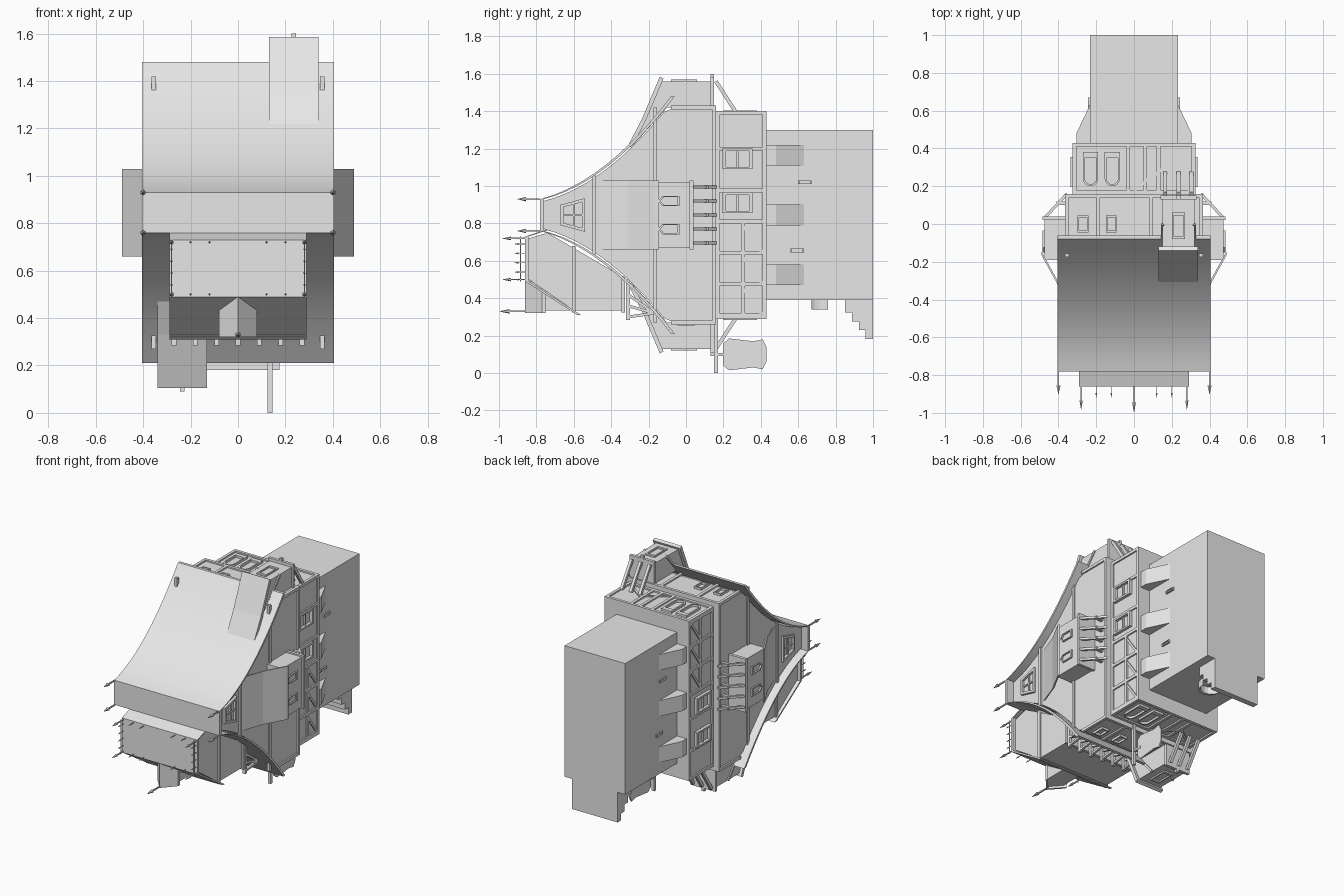
import bpy, bmesh, math
from mathutils import Matrix, Vector

cube = bpy.data.objects.get("Cube")
if cube:
    bpy.data.objects.remove(cube, do_unlink=True)

LIGHT_GREY = (.8, .8, .8, 1)
grey = bpy.data.materials.new("plain grey")
grey.use_nodes = True
grey.diffuse_color = LIGHT_GREY
grey.node_tree.nodes["Principled BSDF"].inputs["Base Color"].default_value = LIGHT_GREY

# Main dimensions
MIDDLE = .845        # height of the ridge centre line
RIDGE = -.78         # y of the ridge
EAVE = -.08          # y of the eaves
JETTY = .16          # y where the upper storey meets the lower one
FOOTING = .43        # y where the lower storey meets the stone base
GROUND = 1
UPPER_WIDE, UPPER_TALL = .355, .575
LOWER_WIDE, LOWER_TALL = .315, .545
BASE_WIDE, BASE_TALL = .233, .455
ROOF_WIDE = .405
WING_FRONT, WING_WIDE = -.86, .29
SHEET = .02
TRIM = .01
TURN = Matrix.Translation((0, 0, MIDDLE * 2)) @ Matrix.Diagonal((-1, 1, -1, 1))
SIDES = (-1, 1)


def place(axis, level, u, v):
    return {"x": (level, u, v), "y": (u, level, v), "z": (u, v, level)}[axis]


def span(centre, half):
    return centre - half, centre + half


def rect(u, v):
    return [(u[0], v[0]), (u[1], v[0]), (u[1], v[1]), (u[0], v[1])]


def arch(centre, start, radius):
    angles = [math.pi * i / 8 for i in range(9)]
    return [(centre + radius * math.cos(a), start - radius * math.sin(a)) for a in angles]


class Part:
    """Collects simple solids into one named object."""

    def __init__(self, name):
        self.name, self.bm = name, bmesh.new()

    def prism(self, points, axis, levels):
        near, far = ([self.bm.verts.new(place(axis, level, *p)) for p in points] for level in levels)
        self.bm.faces.new(near)
        self.bm.faces.new(far[::-1])
        for i in range(len(points)):
            self.bm.faces.new((near[i - 1], near[i], far[i], far[i - 1]))

    def box(self, x, y, z):
        self.prism(rect(x, y), "z", z)

    def sheet(self, path, axis, levels, shift):
        moved = [(u + shift[0], v + shift[1]) for u, v in path]
        self.prism(path + moved[::-1], axis, levels)

    def frame(self, points, axis, levels, inset=.77):
        centre = sum((Vector(p) for p in points), Vector((0, 0))) / len(points)
        inner = [centre.lerp(Vector(p), inset) for p in points]
        for i in range(len(points)):
            self.prism([points[i - 1], points[i], inner[i], inner[i - 1]], axis, levels)

    def beam(self, start, end, width=.015):
        start, end = Vector(start), Vector(end)
        line = end - start
        turn = line.to_track_quat("Z", "Y").to_matrix().to_4x4()
        scale = Matrix.Diagonal((width, width, line.length, 1))
        bmesh.ops.create_cube(self.bm, size=1, matrix=Matrix.Translation((start + end) / 2) @ turn @ scale)

    def spike(self, x, y, z, length, radius):
        self.beam((x, y, z), (x, y - length * .7, z), radius * .7)
        tip = Matrix.Translation((x, y - length * .8, z)) @ Matrix.Rotation(math.pi / 2, 4, "X")
        bmesh.ops.create_cone(self.bm, cap_ends=True, segments=6, radius1=radius, radius2=0,
                              depth=length * .4, matrix=tip)

    def finish(self, turn=False, smooth=False):
        if turn:  # repeat the part on the opposite side of the building
            everything = self.bm.verts[:] + self.bm.edges[:] + self.bm.faces[:]
            copy = bmesh.ops.duplicate(self.bm, geom=everything)["geom"]
            verts = [item for item in copy if isinstance(item, bmesh.types.BMVert)]
            bmesh.ops.transform(self.bm, matrix=TURN, verts=verts)
        bmesh.ops.recalc_face_normals(self.bm, faces=self.bm.faces)
        mesh = bpy.data.meshes.new(self.name)
        self.bm.to_mesh(mesh)
        self.bm.free()
        mesh.materials.append(grey)
        model = bpy.data.objects.new(self.name, mesh)
        bpy.context.collection.objects.link(model)
        if smooth:
            bpy.ops.object.select_all(action="DESELECT")
            model.select_set(True)
            bpy.context.view_layer.objects.active = model
            bpy.ops.object.shade_smooth_by_angle(angle=math.radians(25))


# Swept roof: half height grows from the ridge to the eaves
slope = []
for i in range(13):
    t = i / 12
    slope.append((RIDGE + (EAVE - RIDGE) * t, .085 + .18 * t + .37 * t * t))


def both_slopes(half):
    return [(y, MIDDLE - h) for y, h in half[::-1]] + [(y, MIDDLE + h) for y, h in half]


roof = Part("main_roof")
roof.sheet(both_slopes(slope), "x", span(0, ROOF_WIDE), (SHEET, 0))
roof.finish(smooth=True)

# Storeys and stone base
upper = Part("upper_storey")
wall = [(y + SHEET, min(h - TRIM, UPPER_TALL)) for y, h in slope] + [(JETTY, UPPER_TALL)]
upper.prism(both_slopes(wall), "x", span(0, UPPER_WIDE))
upper.box(span(0, UPPER_WIDE + TRIM), (JETTY - SHEET, JETTY), span(MIDDLE, UPPER_TALL + TRIM))
upper.finish()

lower = Part("lower_storey")
lower.box(span(0, LOWER_WIDE), (JETTY, FOOTING), span(MIDDLE, LOWER_TALL))
for y in (JETTY + TRIM, FOOTING - TRIM):
    lower.box(span(0, LOWER_WIDE + TRIM), span(y, TRIM), span(MIDDLE, LOWER_TALL + TRIM))
lower.finish()

base = Part("stone_base")
base.box(span(0, BASE_WIDE), (FOOTING, GROUND), span(MIDDLE, BASE_TALL))
base.finish()

buttresses = Part("buttresses")
profile = [(0, FOOTING), (.305, FOOTING), (.305, .48), (BASE_WIDE, .63), (0, .63)]
for row in (-1, 0, 1):
    buttresses.prism(profile, "z", span(MIDDLE + row * .32, .055))
buttresses.finish(turn=True)

slits = Part("base_slits")
for y, z in ((.635, 1.02), (.595, .655)):
    slits.frame(rect(span(y, .035), span(z, TRIM)), "x", span(BASE_WIDE, TRIM))
slits.finish(turn=True)

# Entrance steps and door hood
BASE_BOTTOM = MIDDLE - BASE_TALL
stairs = Part("entrance_steps")
for i in range(4):
    stairs.box(span(0, .175), (.85 + .037 * i, GROUND), (.325 - .048 * i, BASE_BOTTOM))
stairs.finish()
hood = Part("door_hood")
hood.sheet(arch(0, .74, .07), "z", (BASE_BOTTOM - .05, BASE_BOTTOM), (0, SHEET))
hood.finish()

# Timber framing on the side and eave walls
timber = Part("timber_frame")
side_face = span(LOWER_WIDE, TRIM)
floors = [.31 + i / 6 for i in range(5)] + [1.2, MIDDLE + LOWER_TALL]
for z in floors:
    timber.box(side_face, (JETTY, FOOTING), span(z, TRIM))
timber.box(side_face, span(.305, TRIM), (floors[0], floors[3]))
for z in floors[:3]:
    timber.beam((LOWER_WIDE, .31, z + .14), (LOWER_WIDE, .41, z))
top = MIDDLE + LOWER_TALL
for x in (-LOWER_WIDE, -.03, .06, .13, LOWER_WIDE):
    timber.box(span(x, TRIM), (JETTY, FOOTING), span(top, TRIM))
for x in (0, .3):
    timber.beam((x, .18, top), (.15, .29, top))
top = MIDDLE + UPPER_TALL
for x in (-UPPER_WIDE, -.19, .09, UPPER_WIDE):
    timber.box(span(x, TRIM), (EAVE, JETTY), span(top, TRIM))
side_face = span(UPPER_WIDE, TRIM)
timber.box(side_face, span(-.165, TRIM), span(MIDDLE, UPPER_TALL))
timber.box(side_face, span(-.49, TRIM), span(MIDDLE, .21))
for side in SIDES:
    timber.box(side_face, (EAVE, JETTY), span(MIDDLE + side * UPPER_TALL, TRIM))
timber.finish(turn=True)

# Window surrounds
windows = Part("windows")
for z in (.91, 1.145):
    windows.frame(rect(span(.275, .08), span(z, .055)), "x", span(LOWER_WIDE, SHEET))
    windows.box(span(LOWER_WIDE, TRIM), span(.275, TRIM / 2), span(z, .05))
gable_window = both_slopes([(-.67, .055), (-.54, .09)])
windows.frame(gable_window, "x", span(UPPER_WIDE, TRIM * 1.5))
windows.box(span(UPPER_WIDE, TRIM), span(-.6, .05), span(MIDDLE, TRIM / 2))
windows.box(span(UPPER_WIDE, TRIM), span(-.6, TRIM / 2), span(MIDDLE, .065))
for x in (-.23, -.115):
    outline = arch(x, .24, .04) + [(x - .04, .38), (x + .04, .38)]
    windows.frame(outline, "z", span(MIDDLE + LOWER_TALL, TRIM * 1.5))
for x in (-.27, -.12):
    windows.frame(rect(span(x, .028), span(0, .045)), "z", span(top, TRIM * 1.5))
windows.finish(turn=True)

# Dormers with steep roofs, carried on struts
DORMER_X, DORMER_TOP = .235, 1.56
dormers = Part("dormers")
body = [(-.29, 1.21), (-.135, DORMER_TOP), (JETTY - SHEET, DORMER_TOP), (JETTY - SHEET, top), (-.1, top)]
dormers.prism(body, "x", span(DORMER_X, .085))
dormers.box(span(DORMER_X, .095), span(JETTY - SHEET, TRIM), (top, DORMER_TOP + SHEET))
dormers.box(span(DORMER_X, TRIM), span(JETTY - SHEET, TRIM), (top, DORMER_TOP + SHEET * 2))
dormers.frame(rect(span(DORMER_X, .035), span(-.01, .07)), "z", span(DORMER_TOP, TRIM))
for x in span(DORMER_X, .085):
    dormers.beam((x, -.12, top), (x, 0, DORMER_TOP))
for x in (*span(DORMER_X, .07), DORMER_X):
    dormers.beam((x, JETTY, DORMER_TOP), (x, .27, MIDDLE + LOWER_TALL), SHEET)
dormers.finish(turn=True)
dormer_roofs = Part("dormer_roofs")
path = [(-.31, 1.215), (-.235, 1.36), (-.14, 1.585)]
dormer_roofs.sheet(path, "x", span(DORMER_X, .105), (SHEET, -TRIM))
dormer_roofs.finish(turn=True)

# Side oriels with sloping roofs and brackets
ORIEL_X, ORIEL_TALL = .475, .175
oriels = Part("side_oriels")
oriels.box((0, ORIEL_X), (-.19, .03), span(MIDDLE, ORIEL_TALL))
oriels.box((0, ORIEL_X + TRIM), span(.03, TRIM), span(MIDDLE, ORIEL_TALL + TRIM))
path = [(.35, -.48), (.41, -.31), (.49, -.165)]
oriels.sheet(path, "z", span(MIDDLE, ORIEL_TALL + TRIM), (0, SHEET))
for side in SIDES:
    z = MIDDLE + side * .075
    outline = rect((-.125, -.035), span(z, .028)) + [(-.15, z)]
    oriels.frame(outline, "x", span(ORIEL_X, TRIM))
for i in range(5):
    z = MIDDLE + (i - 2) * .075
    oriels.beam((ORIEL_X, .03, z), (UPPER_WIDE, JETTY, z))
    oriels.box((UPPER_WIDE, .41), span(.11, TRIM), span(z, TRIM))
oriels.finish(turn=True)

# Projecting front wing with its hipped roof
WING_LOW, WING_HIGH = .49, .73
wing = Part("front_wing")
front = WING_FRONT + SHEET
section = [(-.74, .75), (front, WING_HIGH - TRIM), (front, WING_LOW + TRIM), (-.6, .335), (-.33, .335), (-.33, .51)]
wing.prism(section, "x", span(0, WING_WIDE - SHEET))
wing.box(span(0, WING_WIDE - TRIM), span(-.335, TRIM), (.325, .52))
wing.box(span(0, WING_WIDE - TRIM), span(-.6, TRIM), (.325, .68))
wing.finish()
wing_roof = Part("wing_roof")
path = [(-.74, .77), (WING_FRONT, WING_HIGH), (WING_FRONT, WING_LOW), (-.58, .31)]
wing_roof.sheet(path, "x", span(0, WING_WIDE), (SHEET, 0))
wing_roof.finish()
brackets = Part("wing_brackets")
for i in range(-3, 4):
    x = i * .09
    brackets.box(span(x, TRIM), span(-.31, TRIM), (.285, .5))
    for z in (.3, .36, .42):
        brackets.beam((x, -.31, z), (x, -.17, .32))
brackets.finish()
gable = Part("small_gable")
gable.prism([(0, front), (.065, -.77), (.065, -.6), (-.065, -.6), (-.065, -.77)], "z", (.335, .5))
gable.sheet([(-.08, -.77), (0, WING_FRONT), (.08, -.77)], "z", (.32, WING_LOW), (0, SHEET))
gable.finish()

# Ridge finials and spiked cresting
finials = Part("finials")
for side in SIDES:
    for z in span(MIDDLE, .085):
        finials.spike(side * .4, RIDGE, z, .125, .012)
    edge = side * (WING_WIDE - TRIM)
    for z in (WING_LOW + TRIM, WING_HIGH - TRIM):
        finials.spike(edge, WING_FRONT, z, .125, TRIM)
        for x in (.12, .2):
            finials.spike(side * x, WING_FRONT, z, .06, TRIM / 2)
    for i in range(1, 5):
        finials.spike(edge, WING_FRONT, WING_LOW + i * .05, .06, TRIM / 2)
    finials.beam((edge, -.885, WING_LOW), (edge, -.885, WING_HIGH), TRIM / 2)
finials.spike(0, WING_FRONT, .33, .14, .012)
finials.finish()

# Hanging sign on a pole
SIGN_X = .135
sign = Part("hanging_sign")
sign.box(span(SIGN_X, TRIM), span(JETTY, TRIM), (0, .31))
sign.beam((SIGN_X, JETTY, .1), (SIGN_X, .23, .1))
board = both_slopes([(.2, .06), (.23, .085), (.36, .07), (.41, .08), (FOOTING, .04)])
sign.prism([(y, z - MIDDLE + .1) for y, z in board], "x", span(SIGN_X, TRIM / 2))
sign.finish()
